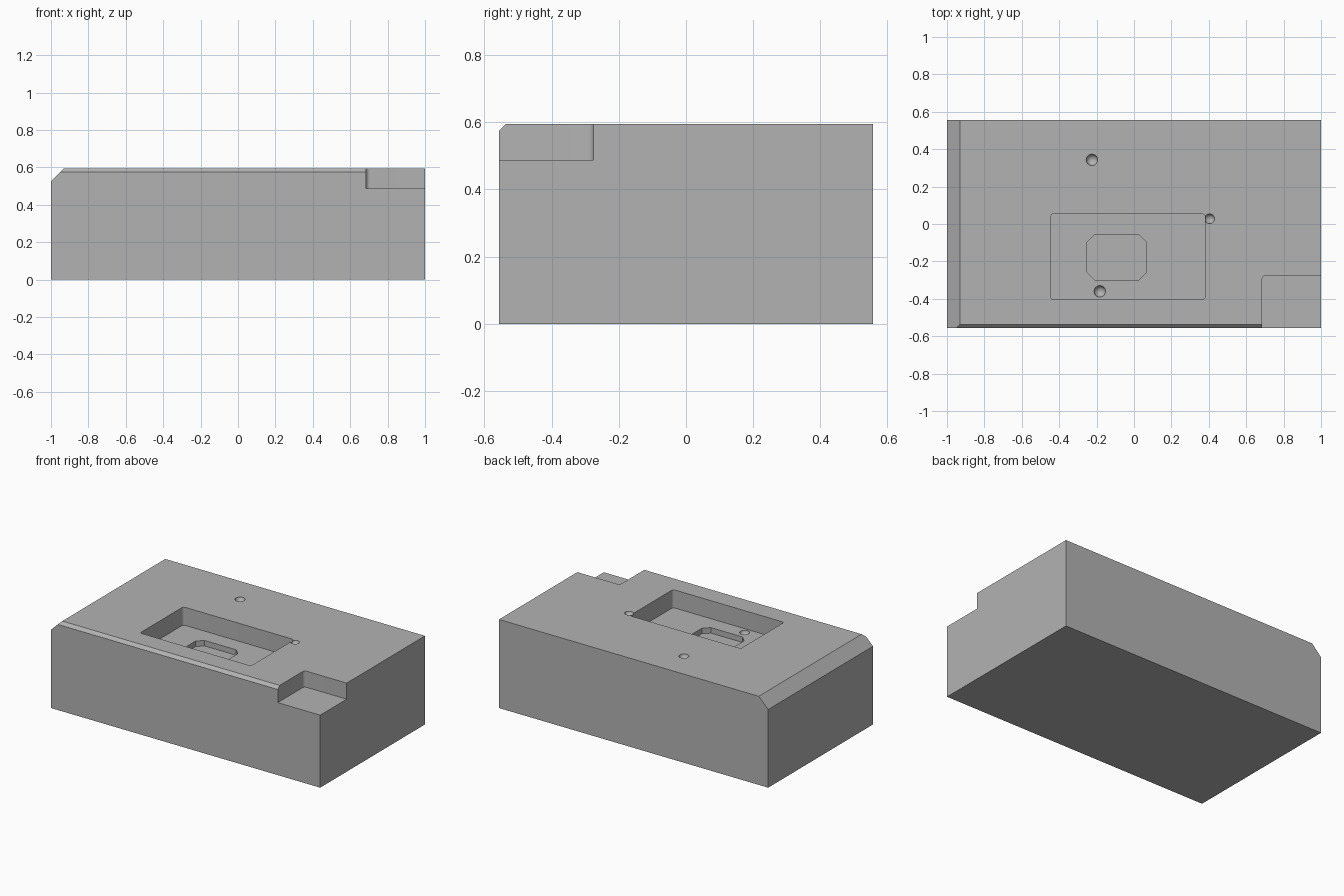
import bpy, bmesh
from mathutils import Vector

old = bpy.data.objects.get("Cube")
if old:
    bpy.data.objects.remove(old, do_unlink=True)

W, D, H = 1.0, 0.556, 0.595      # half width, half depth, height
POCKET_Z, SLOT_Z = 0.474, 0.437

grey = bpy.data.materials.new("machined grey")
grey.use_nodes = True
grey.diffuse_color = (0.45, 0.45, 0.45, 1)
grey.node_tree.nodes["Principled BSDF"].inputs["Base Color"].default_value = grey.diffuse_color


def make(name, bm):
    bmesh.ops.recalc_face_normals(bm, faces=bm.faces)
    mesh = bpy.data.meshes.new(name)
    bm.to_mesh(mesh)
    bm.free()
    mesh.materials.append(grey)
    obj = bpy.data.objects.new(name, mesh)
    bpy.context.collection.objects.link(obj)
    return obj


def box(x0, x1, y0, y1, z0, z1):
    bm = bmesh.new()
    bmesh.ops.create_cube(bm, size=1)
    bmesh.ops.scale(bm, vec=(x1 - x0, y1 - y0, z1 - z0), verts=bm.verts)
    bmesh.ops.translate(bm, vec=((x0 + x1) / 2, (y0 + y1) / 2, (z0 + z1) / 2), verts=bm.verts)
    return bm


def pocket(name, x0, x1, y0, y1, floor, corner, segments):
    """Box cutter with rounded or chamfered upright edges."""
    bm = box(x0, x1, y0, y1, floor, H + 0.2)
    upright = [e for e in bm.edges if abs(e.verts[0].co.z - e.verts[1].co.z) > 0.1]
    bmesh.ops.bevel(bm, geom=upright, offset=corner, offset_type='OFFSET',
                    segments=segments, profile=0.5, affect='EDGES')
    return make(name, bm)


def dimple(name, x, y, z, r):
    bm = bmesh.new()
    bmesh.ops.create_uvsphere(bm, u_segments=32, v_segments=16, radius=r)
    bmesh.ops.translate(bm, vec=(x, y, z + 0.003), verts=bm.verts)
    return make(name, bm)


# Block, with the left and front top edges sliced off
bm = box(-W, W, -D, D, 0, H)
for point, normal in (((-W, 0, H - 0.07), (-1, 0, 1)), ((0, -D, H - 0.02), (0, -1, 1))):
    bmesh.ops.bisect_plane(bm, geom=bm.verts[:] + bm.edges[:] + bm.faces[:],
                           plane_co=Vector(point), plane_no=Vector(normal).normalized(),
                           clear_outer=True)
    bmesh.ops.holes_fill(bm, edges=[e for e in bm.edges if e.is_boundary], sides=0)
block = make("block", bm)

# Cutters: corner notch, pocket, chamfered slot and three round dimples
cutters = [
    pocket("corner_notch_cutter", 0.685, W + 0.2, -D - 0.2, -0.275, 0.487, 0.02, 5),
    pocket("pocket_cutter", -0.445, 0.38, -0.405, 0.055, POCKET_Z, 0.017, 5),
    pocket("slot_cutter", -0.25, 0.065, -0.30, -0.055, SLOT_Z, 0.04, 1),
    dimple("rear_dimple_cutter", -0.225, 0.343, H, 0.031),
    dimple("side_dimple_cutter", 0.404, 0.028, H, 0.027),
    dimple("pocket_dimple_cutter", -0.183, -0.36, POCKET_Z, 0.031),
]
for cutter in cutters:
    mod = block.modifiers.new(cutter.name, 'BOOLEAN')
    mod.operation = 'DIFFERENCE'
    mod.solver = 'EXACT'
    mod.object = cutter

# Bake the cuts, then drop the cutters
bpy.context.view_layer.update()
graph = bpy.context.evaluated_depsgraph_get()
cut_mesh = bpy.data.meshes.new_from_object(block.evaluated_get(graph))
block.modifiers.clear()
block.data = cut_mesh
for cutter in cutters:
    bpy.data.objects.remove(cutter, do_unlink=True)

# Smooth the dimples and rounded corners, keep the edges crisp
bpy.ops.object.select_all(action='DESELECT')
block.select_set(True)
bpy.context.view_layer.objects.active = block
bpy.ops.object.shade_smooth_by_angle(angle=0.5)
